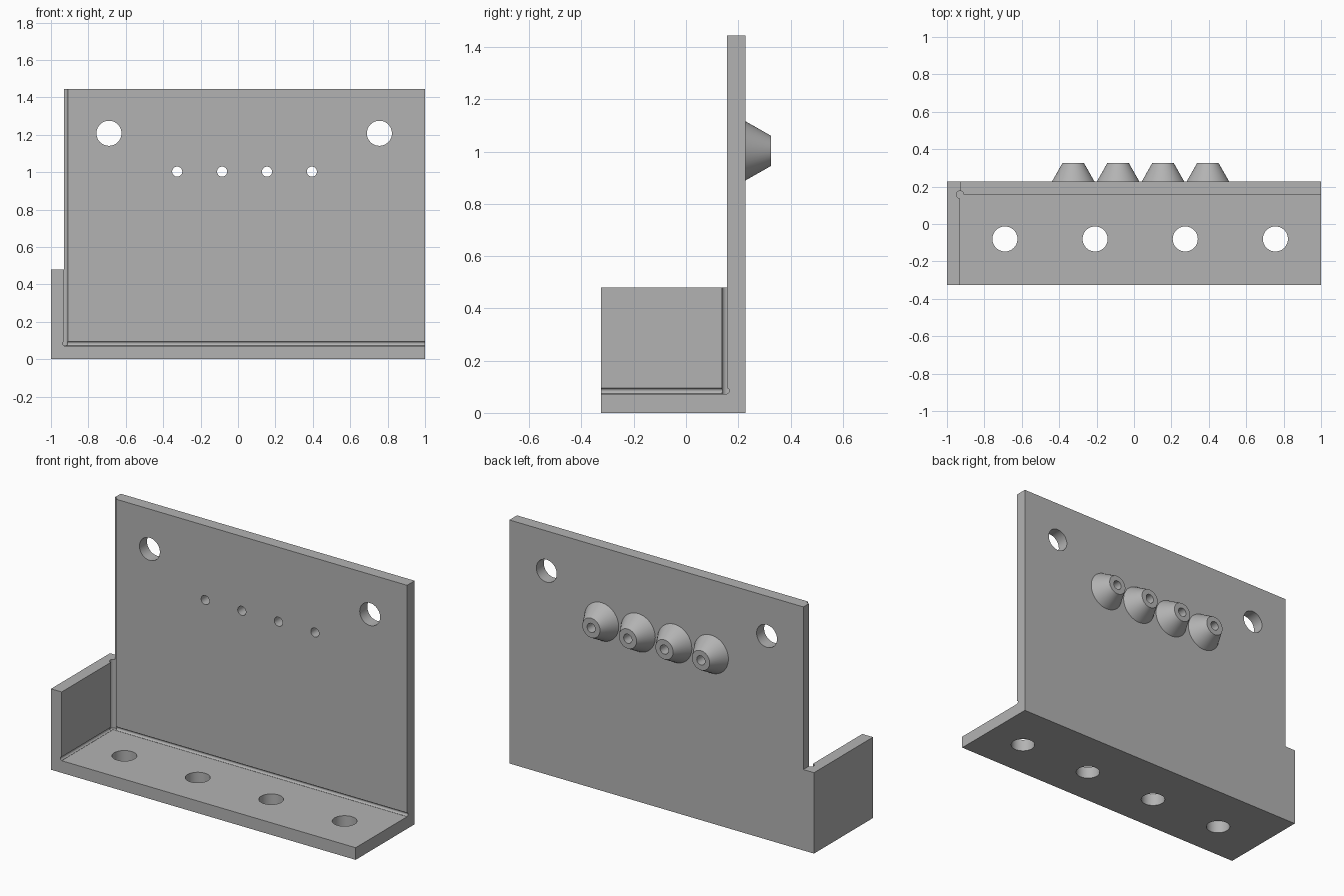
import bpy, bmesh
from math import radians
from mathutils import Matrix, Vector

cube = bpy.data.objects.get("Cube")
if cube:
    bpy.data.objects.remove(cube, do_unlink=True)

# Single plain grey
grey = bpy.data.materials.new("plain grey")
grey.use_nodes = True
colour = (0.45, 0.45, 0.45, 1)
grey.diffuse_color = colour
grey.node_tree.nodes["Principled BSDF"].inputs["Base Color"].default_value = colour

TURN = {"x": Matrix.Rotation(radians(90), 4, "Y"),
        "y": Matrix.Rotation(radians(90), 4, "X"),
        "z": Matrix.Identity(4)}


def finish(bm, name):
    bmesh.ops.recalc_face_normals(bm, faces=bm.faces)
    mesh = bpy.data.meshes.new(name)
    bm.to_mesh(mesh)
    bm.free()
    mesh.materials.append(grey)
    obj = bpy.data.objects.new(name, mesh)
    bpy.context.collection.objects.link(obj)
    return obj


def box(name, low, high):
    low, high = Vector(low), Vector(high)
    bm = bmesh.new()
    bmesh.ops.create_cube(bm, size=1)
    for v in bm.verts:
        v.co = (low + high) / 2 + v.co * (high - low)
    return finish(bm, name)


def cone(name, centre, axis, r1, r2, length, sides=48):
    bm = bmesh.new()
    bmesh.ops.create_cone(bm, cap_ends=True, segments=sides, radius1=r1, radius2=r2,
                          depth=length, matrix=Matrix.Translation(centre) @ TURN[axis])
    return finish(bm, name)


def select_only(obj):
    bpy.ops.object.select_all(action="DESELECT")
    obj.select_set(True)
    bpy.context.view_layer.objects.active = obj


def cut(obj, cutter):
    cutter.hide_render = True
    select_only(obj)
    mod = obj.modifiers.new("cut", "BOOLEAN")
    mod.operation = "DIFFERENCE"
    mod.solver = "EXACT"
    mod.object = cutter
    bpy.ops.object.modifier_apply(modifier=mod.name)
    bpy.data.objects.remove(cutter, do_unlink=True)


def smooth(obj):
    select_only(obj)
    bpy.ops.object.shade_smooth_by_angle(angle=radians(30))


# Overall dimensions
WALL_X, FLOOR_Z, WALL_Z, TOP_Z = -0.93, 0.072, 0.48, 1.445
FRONT_Y, PLATE_Y, BACK_Y, TIP_Y = -0.325, 0.157, 0.228, 0.325
BOLT_XS = [-0.69, -0.208, 0.274, 0.756]
PIN_XS = [-0.325, -0.085, 0.155, 0.395]
PIN_Z = 1.003

# Bracket: front outline pushed back, then hollowed to leave floor, side wall and plate
outline = [(-1, 0), (1, 0), (1, TOP_Z), (WALL_X, TOP_Z), (WALL_X, WALL_Z), (-1, WALL_Z)]
bm = bmesh.new()
face = bm.faces.new([bm.verts.new((x, FRONT_Y, z)) for x, z in outline])
new = bmesh.ops.extrude_face_region(bm, geom=[face])["geom"]
bmesh.ops.translate(bm, vec=(0, BACK_Y - FRONT_Y, 0),
                    verts=[g for g in new if isinstance(g, bmesh.types.BMVert)])
bracket = finish(bm, "bracket")
cut(bracket, box("hollow", (WALL_X, -1, FLOOR_Z), (2, PLATE_Y, 2)))

# Relief grooves in the inner corners
groove_z = FLOOR_Z + 0.012
cut(bracket, cone("plate_groove", (0.07, PLATE_Y - 0.002, groove_z), "x", 0.011, 0.011, 2, 24))
cut(bracket, cone("wall_groove", (WALL_X + 0.002, -0.34, groove_z), "y", 0.011, 0.011, 1, 24))
cut(bracket, cone("corner_groove", (WALL_X, PLATE_Y, FLOOR_Z + 1.001), "z", 0.02, 0.02, 2, 24))

# Bolt holes in the floor and at the top of the plate
for x in BOLT_XS:
    cut(bracket, cone("floor_hole", (x, -0.08, 0), "z", 0.067, 0.067, 0.4))
for x in (BOLT_XS[0], BOLT_XS[-1]):
    cut(bracket, cone("plate_hole", (x, 0.2, 1.208), "y", 0.067, 0.067, 0.4))

# Tapered bosses on the back, each drilled through together with the plate
for i, x in enumerate(PIN_XS):
    boss = cone(f"boss_{i + 1}", (x, (BACK_Y + TIP_Y) / 2, PIN_Z), "y",
                0.058, 0.113, TIP_Y - BACK_Y)
    for part in (boss, bracket):
        cut(part, cone("pin_hole", (x, 0.2, PIN_Z), "y", 0.027, 0.027, 0.6, 32))
    smooth(boss)
smooth(bracket)
